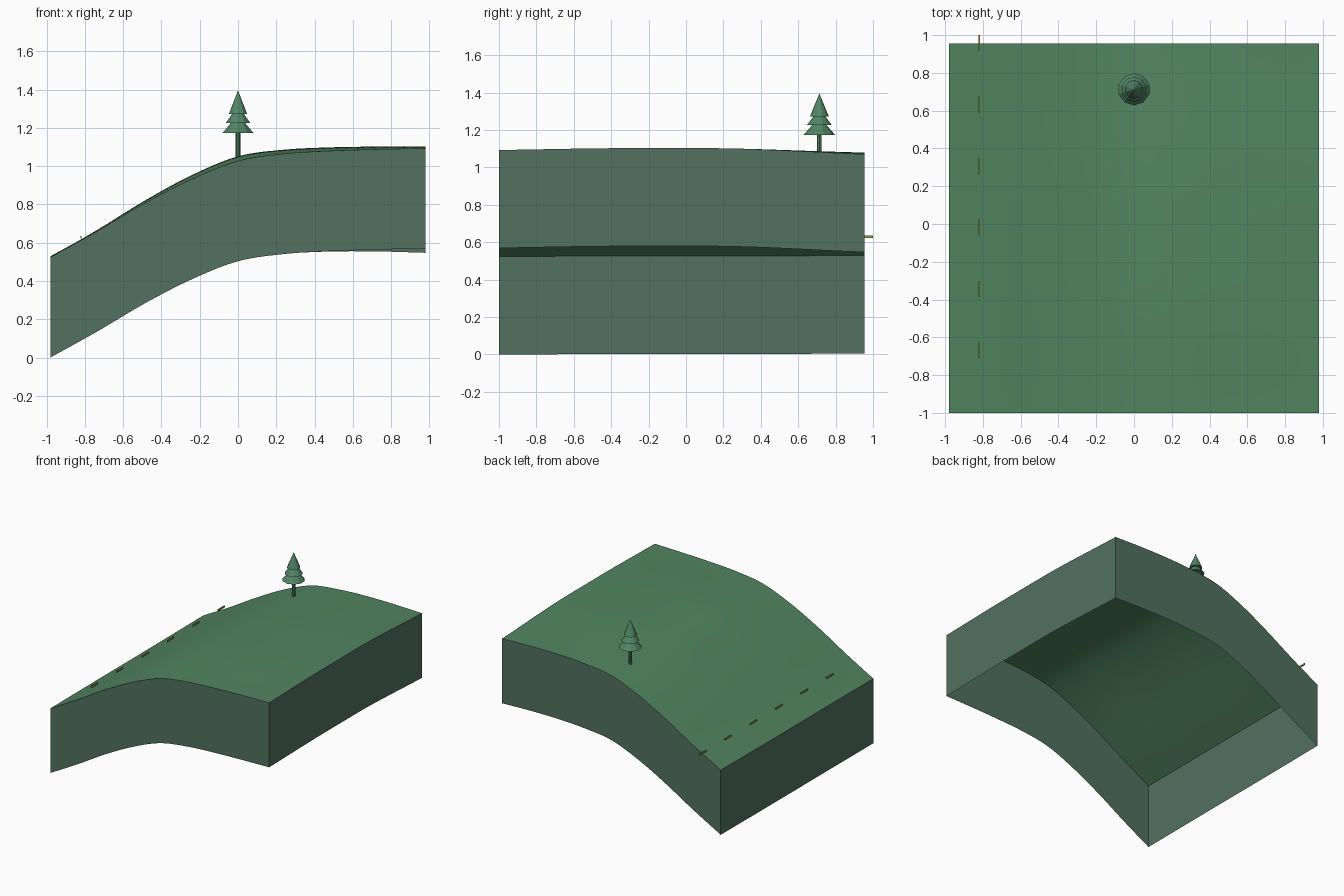
import bpy, bmesh, math

cube = bpy.data.objects.get("Cube")
if cube:
    bpy.data.objects.remove(cube)


def material(name, rgb):
    m = bpy.data.materials.new(name)
    m.use_nodes = True
    m.diffuse_color = (*rgb, 1)
    m.node_tree.nodes["Principled BSDF"].inputs["Base Color"].default_value = (*rgb, 1)
    return m


GRASS = material("grass green", (0.085, 0.235, 0.118))
SIDE = material("grey green side", (0.085, 0.165, 0.12))
TREE = material("tree green", (0.085, 0.235, 0.13))
RAIL = material("olive yellow", (0.27, 0.34, 0.06))

HALF, FRONT, BACK, DEPTH = 0.98, -1.0, 0.955, 0.524
# Hill heights at even steps from left edge to right edge
RIDGE = (0.526, 0.667, 0.818, 0.951, 1.051, 1.086, 1.098, 1.102, 1.103)
NEAR = (0.524, 0.660, 0.805, 0.931, 1.027, 1.065, 1.080, 1.088, 1.093)
FAR = (0.529, 0.664, 0.809, 0.938, 1.034, 1.066, 1.078, 1.078, 1.071)


def along(profile, x):
    """Smooth curve through the profile points."""
    last = len(profile) - 1
    f = (x + HALF) / (2 * HALF) * last
    i = min(int(f), last - 1)
    t = f - i
    b, c = profile[i], profile[i + 1]
    a = profile[i - 1] if i else 2 * b - c
    d = profile[i + 2] if i + 2 <= last else 2 * c - b
    return b + t * ((c - a) + t * ((2 * a - 5 * b + 4 * c - d) + t * (3 * (b - c) + d - a))) / 2


def ease(t):
    t = max(0, min(1, t))
    return t * t * (2 - t)


def height(x, y):
    ridge = along(RIDGE, x)
    near, far = ease((-0.3 - y) / 0.7), ease((y - 0.1) / 0.855)
    return ridge + near * (along(NEAR, x) - ridge) + far * (along(FAR, x) - ridge)


def finish(bm, name, *mats):
    mesh = bpy.data.meshes.new(name)
    bm.to_mesh(mesh)
    bm.free()
    ob = bpy.data.objects.new(name, mesh)
    bpy.context.collection.objects.link(ob)
    for m in mats:
        mesh.materials.append(m)
    return ob


# Hill surface with skirt walls hanging from its rim, open underneath
bm = bmesh.new()
bmesh.ops.create_grid(bm, x_segments=40, y_segments=40, size=1)
for v in bm.verts:
    v.co.x *= HALF
    v.co.y = FRONT + (v.co.y + 1) / 2 * (BACK - FRONT)
    v.co.z = height(v.co.x, v.co.y)
rim = [e for e in bm.edges if e.is_boundary]
skirt = bmesh.ops.extrude_edge_only(bm, edges=rim)["geom"]
for item in skirt:
    if isinstance(item, bmesh.types.BMVert):
        item.co.z -= DEPTH
    elif isinstance(item, bmesh.types.BMFace):
        item.material_index = 1
bmesh.ops.recalc_face_normals(bm, faces=bm.faces)
if max(bm.faces, key=lambda f: f.calc_center_median().z).normal.z < 0:
    bmesh.ops.reverse_faces(bm, faces=bm.faces)
hill = finish(bm, "hill", GRASS, SIDE)
bpy.context.view_layer.objects.active = hill
hill.select_set(True)
bpy.ops.object.shade_smooth_by_angle(angle=math.radians(30))
hill.select_set(False)


# Conifer: trunk and three tiers
def tier(name, bottom, top, r1, r2, sides=10):
    bm = bmesh.new()
    bmesh.ops.create_cone(bm, cap_ends=True, segments=sides, radius1=r1, radius2=r2, depth=top - bottom)
    ob = finish(bm, name, TREE)
    ob.location = (0, 0.713, (bottom + top) / 2)


tier("tree_trunk", 1.03, 1.18, 0.013, 0.012, 8)
tier("tree_lower_tier", 1.173, 1.228, 0.085, 0.037)
tier("tree_middle_tier", 1.226, 1.275, 0.067, 0.030)
tier("tree_top_tier", 1.273, 1.396, 0.050, 0)

# Row of short rails along the low edge
for i in range(6):
    bm = bmesh.new()
    bmesh.ops.create_cube(bm, size=1)
    rail = finish(bm, f"rail_{i + 1}", RAIL)
    rail.scale = (0.007, 0.084, 0.014)
    rail.location = (-0.82, -0.67 + i * 0.3256, 0.629)
